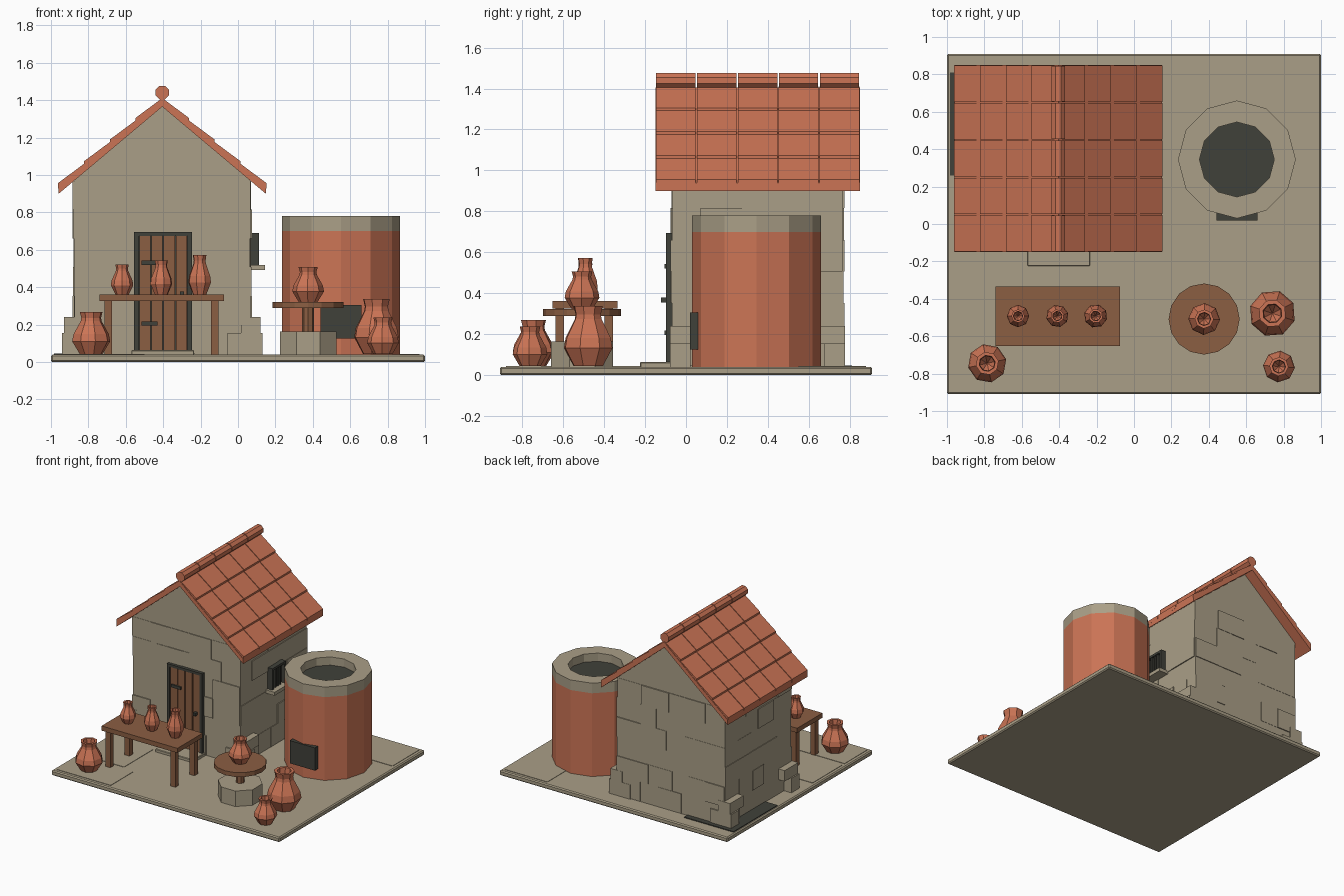
import bpy, bmesh, math, random
from mathutils import Matrix, Vector

if "Cube" in bpy.data.objects:
    bpy.data.objects.remove(bpy.data.objects["Cube"])

random.seed(4)


def colour(name, r, g, b):
    lin = [((c / 255 + 0.055) / 1.055) ** 2.4 for c in (r, g, b)]
    m = bpy.data.materials.new(name)
    m.diffuse_color = (*lin, 1)
    m.use_nodes = True
    m.node_tree.nodes["Principled BSDF"].inputs["Base Color"].default_value = m.diffuse_color
    return m


STONE = colour("stone", 170, 159, 135)
CLAY = colour("terracotta", 203, 116, 85)
WOOD = colour("wood", 139, 94, 66)
DARK = colour("dark_iron", 64, 65, 58)


def finish(name, bm, mat):
    bmesh.ops.recalc_face_normals(bm, faces=bm.faces)
    me = bpy.data.meshes.new(name)
    bm.to_mesh(me)
    bm.free()
    me.materials.append(mat)
    ob = bpy.data.objects.new(name, me)
    bpy.context.collection.objects.link(ob)
    return ob


def add_box(bm, x0, x1, y0, y1, z0, z1):
    mat = Matrix.Translation(((x0 + x1) / 2, (y0 + y1) / 2, (z0 + z1) / 2)) @ \
        Matrix.Diagonal((x1 - x0, y1 - y0, z1 - z0, 1))
    bmesh.ops.create_cube(bm, size=1, matrix=mat)


def boxes(name, mat, *dims, bevel=0):
    bm = bmesh.new()
    for d in dims:
        add_box(bm, *d)
    ob = finish(name, bm, mat)
    if bevel:
        mod = ob.modifiers.new("bevel", "BEVEL")
        mod.width, mod.segments = bevel, 1
    return ob


def add_prism(bm, section, y0, y1):
    """Extrude an x-z outline along y."""
    a = [bm.verts.new((x, y0, z)) for x, z in section]
    b = [bm.verts.new((x, y1, z)) for x, z in section]
    n = len(section)
    bm.faces.new(a)
    bm.faces.new(b[::-1])
    for i in range(n):
        bm.faces.new((a[i], b[i], b[(i + 1) % n], a[(i + 1) % n]))


def lathe(name, mat, profile, sides, x, y, turn=0.0, closed=False):
    """Turn an r-z profile around a vertical axis."""
    bm = bmesh.new()
    rings = []
    for k in range(sides):
        t = turn + 2 * math.pi * k / sides
        rings.append([bm.verts.new((x + r * math.cos(t), y + r * math.sin(t), z)) for r, z in profile])
    n = len(profile)
    for k in range(sides):
        a, b = rings[k], rings[(k + 1) % sides]
        for i in range(n if closed else n - 1):
            j = (i + 1) % n
            bm.faces.new((a[i], b[i], b[j], a[j]))
    bmesh.ops.remove_doubles(bm, verts=bm.verts, dist=1e-5)
    return finish(name, bm, mat)


def drum(name, mat, r, z0, z1, sides, x, y, turn=0.0):
    return lathe(name, mat, [(0, z0), (r, z0), (r, z1), (0, z1)], sides, x, y, turn)


# Ground slab, a few flagstones and a dark ground plate beside the house
boxes("ground_slab", STONE, (-1, 1, -0.91, 0.91, 0, 0.04), bevel=0.008)
boxes("flagstones", STONE, (-0.97, -0.5, -0.88, -0.6, 0.035, 0.043),
      (-0.97, -0.6, -0.57, -0.2, 0.035, 0.043), (0.6, 0.97, 0.55, 0.88, 0.035, 0.043))
boxes("ground_plate", DARK, (-0.985, -0.55, 0.26, 0.81, 0.038, 0.046))

# House body with gable ends
CX, HW, Y0, Y1, SLOPE = -0.405, 0.47, -0.065, 0.765, 0.84
eave = 1.37 - SLOPE * HW
bm = bmesh.new()
add_prism(bm, [(CX - HW, 0.03), (CX + HW, 0.03), (CX + HW, eave), (CX, 1.37), (CX - HW, eave)], Y0, Y1)
finish("house_walls", bm, STONE)

# Slightly raised wall stones laid in courses
bm = bmesh.new()
for side in range(4):
    along_x = side < 2
    lo, hi = (CX - HW, CX + HW) if along_x else (Y0, Y1)
    for row in range(6):
        z0, z1 = 0.045 + row * 0.154, 0.045 + (row + 1) * 0.154
        a = lo
        while a < hi - 0.01:
            b = a + random.uniform(0.13, 0.24)
            if hi - b < 0.08:
                b = hi
            d = random.choice((0.002, 0.002, 0.004, 0.007, 0.01))
            if along_x:
                wall = Y0 if side == 0 else Y1
                add_box(bm, a, b, wall - d, wall + d, z0, z1)
            else:
                wall = CX - HW if side == 2 else CX + HW
                add_box(bm, wall - d, wall + d, a, b, z0, z1)
            a = b
finish("wall_stones", bm, STONE)

# Stepped corner stones
bm = bmesh.new()
for s in (-1, 1):
    for y, t in ((Y0 - 0.012, 1), (Y1 + 0.012, -1)):
        for inner, depth, outer, z0, z1 in ((0.35, 0.1, 0.535, 0.04, 0.155), (0.42, 0.17, 0.525, 0.155, 0.24)):
            xs = sorted((CX + s * inner, CX + s * outer))
            ys = sorted((y, y + t * depth))
            add_box(bm, *xs, *ys, z0, z1)
finish("corner_stones", bm, STONE)

# Roof slab
def roof_z(d, lift=0.0):
    return 1.405 - SLOPE * d + lift


bm = bmesh.new()
E = 0.555
add_prism(bm, [(CX - E, roof_z(E)), (CX, roof_z(0)), (CX + E, roof_z(E)),
               (CX + E, roof_z(E, -0.04)), (CX, roof_z(0, -0.04)), (CX - E, roof_z(E, -0.04))], -0.15, 0.85)
finish("roof_slab", bm, CLAY)

# Overlapping tiles, four courses on each slope
bm = bmesh.new()
for s in (-1, 1):
    for row in range(4):
        d0, d1 = row * E / 4, (row + 1) * E / 4 + 0.003
        for col in range(5):
            y = -0.15 + col * 0.2
            add_prism(bm, [(CX + s * d0, roof_z(d0, 0.006)), (CX + s * d1, roof_z(d1, 0.02)),
                           (CX + s * d1, roof_z(d1, -0.01)), (CX + s * d0, roof_z(d0, -0.01))],
                      y + 0.003, y + 0.197)
finish("roof_tiles", bm, CLAY)

# Ridge caps
bm = bmesh.new()
for col in range(5):
    mat = Matrix.Translation((CX, -0.05 + col * 0.2, 1.44)) @ \
        Matrix.Rotation(math.pi / 2, 4, "X") @ Matrix.Rotation(math.pi / 8, 4, "Z")
    bmesh.ops.create_cone(bm, cap_ends=True, segments=8, radius1=0.039, radius2=0.039, depth=0.192, matrix=mat)
finish("ridge_caps", bm, CLAY)

# Door, hinges, knob and step
boxes("door_frame", DARK, (-0.555, -0.53, -0.098, -0.05, 0.05, 0.695), (-0.27, -0.245, -0.098, -0.05, 0.05, 0.695),
      (-0.555, -0.245, -0.098, -0.05, 0.675, 0.695), (-0.54, -0.26, -0.08, -0.05, 0.05, 0.68))
w = 0.26 / 4
boxes("door_planks", WOOD, *[(-0.53 + i * w + 0.003, -0.53 + (i + 1) * w - 0.003, -0.092, -0.06, 0.05, 0.675)
                             for i in range(4)])
boxes("door_hinges", DARK, *[(-0.515, -0.43, -0.104, -0.08, z, z + 0.022) for z in (0.195, 0.52)])
boxes("door_knob", DARK, (-0.31, -0.29, -0.122, -0.085, 0.355, 0.378))
boxes("door_step", STONE, (-0.57, -0.235, -0.225, -0.05, 0.03, 0.063), bevel=0.004)

# Side window
boxes("window_frame", DARK, (0.05, 0.085, 0.27, 0.44, 0.52, 0.69), (0.05, 0.112, 0.27, 0.288, 0.52, 0.69),
      (0.05, 0.112, 0.422, 0.44, 0.52, 0.69), (0.05, 0.112, 0.27, 0.44, 0.672, 0.69),
      *[(0.085, 0.104, y, y + 0.014, 0.52, 0.68) for y in (0.318, 0.348, 0.378)])
boxes("window_sill", STONE, (0.05, 0.145, 0.25, 0.46, 0.493, 0.52))

# Kiln
KX, KY, KR = 0.55, 0.345, 0.315
drum("kiln_body", CLAY, KR, 0.035, 0.70, 12, KX, KY)
lathe("kiln_rim", STONE, [(0.2, 0.70), (KR, 0.70), (KR, 0.78), (0.2, 0.78)], 12, KX, KY, closed=True)
drum("kiln_opening", DARK, 0.205, 0.69, 0.715, 12, KX, KY)
boxes("kiln_door", DARK, (0.44, 0.66, 0.02, 0.065, 0.125, 0.305))

# Table
boxes("table_top", WOOD, (-0.74, -0.075, -0.652, -0.335, 0.325, 0.362))
boxes("table_legs", WOOD, *[(x, x + 0.042, y, y + 0.042, 0.035, 0.33)
                            for x in (-0.715, -0.145) for y in (-0.638, -0.398)])

# Potter's wheel
WX, WY = 0.375, -0.508
drum("wheel_base", STONE, 0.163, 0.035, 0.163, 8, WX, WY, math.pi / 8)
drum("wheel_shaft", WOOD, 0.032, 0.16, 0.295, 8, WX, WY)
drum("wheel_disc", WOOD, 0.19, 0.288, 0.322, 16, WX, WY)

# Pots: x, y, base height, radius, height
POT = [(0, 0), (0.6, 0), (1, 0.3), (0.93, 0.47), (0.55, 0.78), (0.52, 0.86), (0.6, 1),
       (0.42, 1), (0.38, 0.84), (0.6, 0.45), (0, 0.12)]
for i, (x, y, z, r, h) in enumerate([
        (-0.62, -0.492, 0.362, 0.06, 0.16), (-0.41, -0.492, 0.362, 0.06, 0.182), (-0.205, -0.492, 0.362, 0.063, 0.21),
        (WX, WY, 0.322, 0.085, 0.185), (-0.785, -0.745, 0.043, 0.104, 0.225),
        (0.74, -0.478, 0.043, 0.125, 0.295), (0.775, -0.762, 0.043, 0.085, 0.195)]):
    lathe(f"pot_{i + 1}", CLAY, [(a * r, z + b * h) for a, b in POT], 8, x, y, 0.25 * i)
